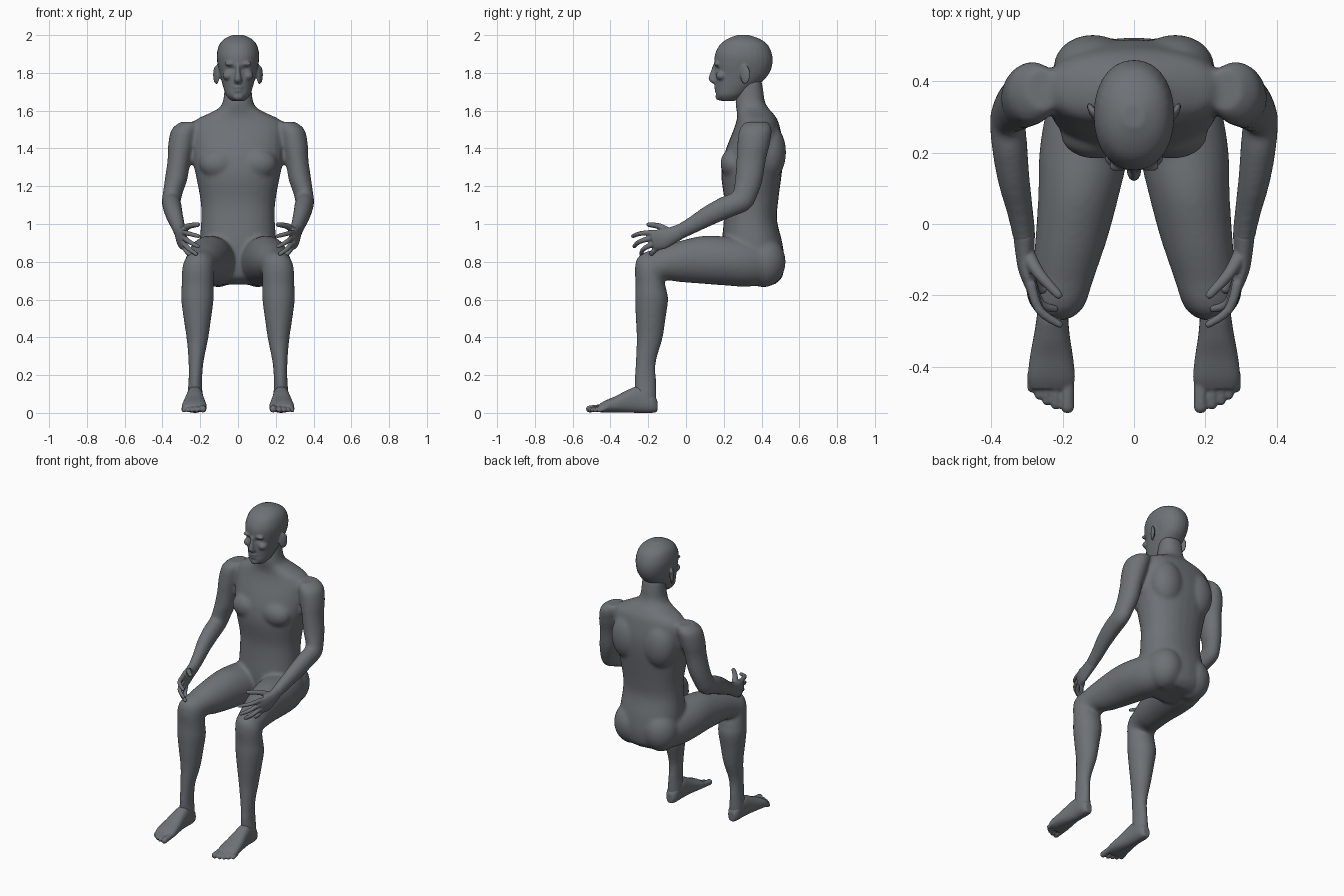
import bpy, bmesh, math
from mathutils import Vector, Matrix

skin = bpy.data.materials.new("slate grey")
skin.diffuse_color = (0.155, 0.168, 0.182, 1)


def smooth_rows(rows, steps=4):
    """Catmull-Rom interpolation of equally long number rows."""
    out = []
    for i in range(len(rows) - 1):
        a, b, c, d = (rows[max(i - 1, 0)], rows[i], rows[i + 1], rows[min(i + 2, len(rows) - 1)])
        for k in range(steps):
            t = k / steps
            out.append([0.5 * (2 * q + (r - p) * t + (2 * p - 5 * q + 4 * r - s) * t * t
                               + (3 * q - p - 3 * r + s) * t ** 3) for p, q, r, s in zip(a, b, c, d)])
    return out + [list(rows[-1])]


def skin_rings(bm, rings):
    """Closed surface through rings of points."""
    loops = [[bm.verts.new(p) for p in r] for r in rings]
    n = len(loops[0])
    for a, b in zip(loops, loops[1:]):
        for i in range(n):
            bm.faces.new((a[i], a[(i + 1) % n], b[(i + 1) % n], b[i]))
    bm.faces.new(loops[0][::-1])
    bm.faces.new(loops[-1])


def ellipse(c, u, v, power=2.0, n=28):
    pts = []
    for i in range(n):
        a = 2 * math.pi * i / n
        co, si = math.cos(a), math.sin(a)
        pts.append(Vector(c) + u * math.copysign(abs(co) ** (2 / power), co)
                   + v * math.copysign(abs(si) ** (2 / power), si))
    return pts


def loft(bm, rows, sides=(1,), power=2.0):
    """Rows are x, y, z, half width in x, half depth, tilt about x in degrees."""
    for s in sides:
        rings = []
        for x, y, z, ru, rv, tilt in smooth_rows(rows):
            t = math.radians(tilt)
            rings.append(ellipse((s * x, y, z), Vector((s * ru, 0, 0)),
                                 Vector((0, math.cos(t), math.sin(t))) * rv, power))
        skin_rings(bm, rings)


def tube(bm, pts, r0, r1):
    """Round finger or toe on both sides."""
    for s in (1, -1):
        path = [Vector((s * p[0], p[1], p[2])) for p in smooth_rows(pts)]
        n = len(path)
        radii = [r0 + (r1 - r0) * i / (n - 1) for i in range(n)]
        end = (path[-1] - path[-2]).normalized()
        path.append(path[-1] + end * r1 * 0.7)
        radii.append(r1 * 0.6)
        rings = []
        for i, p in enumerate(path):
            d = path[min(i + 1, n)] - path[max(i - 1, 0)]
            q = d.to_track_quat('Z', 'Y')
            rings.append(ellipse(p, q @ Vector((radii[i], 0, 0)), q @ Vector((0, radii[i], 0)), n=12))
        skin_rings(bm, rings)


def ball(bm, c, r, sides=(1, -1), turn=0):
    for s in sides:
        m = (Matrix.Translation((s * c[0], c[1], c[2])) @ Matrix.Rotation(s * turn, 4, 'Z')
             @ Matrix.Diagonal((*r, 1)))
        bmesh.ops.create_uvsphere(bm, u_segments=24, v_segments=14, radius=1, matrix=m)


def fuse(name, bm, voxel, rounds):
    """Melt overlapping pieces into one smooth skin."""
    bmesh.ops.recalc_face_normals(bm, faces=bm.faces)
    me = bpy.data.meshes.new(name)
    bm.to_mesh(me)
    bm.free()
    ob = bpy.data.objects.new(name, me)
    bpy.context.collection.objects.link(ob)
    rm = ob.modifiers.new("melt", 'REMESH')
    rm.mode = 'VOXEL'
    rm.voxel_size = voxel
    sm = ob.modifiers.new("relax", 'SMOOTH')
    sm.factor = 0.5
    sm.iterations = rounds
    deps = bpy.context.evaluated_depsgraph_get()
    final = bpy.data.meshes.new_from_object(ob.evaluated_get(deps))
    ob.modifiers.clear()
    ob.data = final
    final.materials.clear()
    final.materials.append(skin)
    for p in final.polygons:
        p.use_smooth = True
        p.material_index = 0
    return ob


BOTH = (1, -1)

# torso and neck: z, front y, back y, half width
body = bmesh.new()
torso = [(.68, .27, .47, .13), (.72, .21, .51, .175), (.80, .195, .522, .20), (.90, .19, .51, .203),
         (1.02, .20, .482, .195), (1.12, .203, .488, .198), (1.25, .187, .505, .222),
         (1.34, .195, .515, .24), (1.42, .22, .515, .247), (1.50, .252, .50, .25),
         (1.55, .268, .485, .225), (1.585, .27, .462, .155), (1.615, .265, .435, .10),
         (1.65, .262, .417, .08), (1.70, .27, .41, .073), (1.76, .28, .40, .07)]
loft(body, [(0, (a + b) / 2, z, w, (b - a) / 2, 0) for z, a, b, w in torso], power=2.25)
ball(body, (.105, .25, 1.32), (.10, .068, .08))        # chest
ball(body, (.115, .44, 1.38), (.11, .09, .15))         # shoulder blades
ball(body, (.105, .41, .80), (.112, .118, .135))       # buttocks

# arms
loft(body, [(.255, .375, 1.54, .05, .06, 0), (.282, .368, 1.50, .07, .086, 0), (.30, .357, 1.42, .07, .086, 0),
            (.312, .345, 1.34, .061, .078, 0), (.327, .333, 1.24, .06, .073, -5),
            (.344, .315, 1.17, .053, .066, -22), (.353, .29, 1.122, .05, .063, -45),
            (.348, .215, 1.09, .05, .06, -60), (.336, .12, 1.044, .045, .054, -64),
            (.318, .03, .992, .037, .045, -64), (.305, -.05, .95, .031, .039, -64)], BOTH)

# legs
loft(body, [(.11, .42, .79, .10, .11, 90), (.125, .32, .795, .12, .127, 90), (.14, .20, .805, .125, .13, 90),
            (.155, .08, .81, .113, .126, 90), (.175, -.04, .80, .101, .107, 92),
            (.195, -.13, .785, .09, .088, 110), (.211, -.187, .757, .085, .096, 137),
            (.214, -.186, .67, .085, .083, 170), (.215, -.182, .60, .086, .088, 180),
            (.215, -.187, .50, .073, .079, 180), (.215, -.193, .39, .057, .068, 180),
            (.222, -.213, .27, .04, .054, 180), (.226, -.215, .17, .036, .057, 180),
            (.228, -.212, .09, .041, .056, 180), (.228, -.208, .04, .04, .05, 180)], BOTH)
fuse("body", body, .01, 9)

# head: z, front y, back y, half width
head = bmesh.new()
skull = [(1.652, .185, .26, .036), (1.68, .16, .31, .062), (1.72, .158, .36, .077), (1.76, .155, .41, .088),
         (1.80, .154, .442, .098), (1.85, .15, .458, .109), (1.90, .154, .455, .112),
         (1.95, .18, .432, .099), (1.98, .22, .39, .072), (2.0, .27, .335, .03)]
loft(head, [(0, (a + b) / 2, z, w, (b - a) / 2, 0) for z, a, b, w in skull], power=2.15)
loft(head, [(0, .155, 1.845, .010, .012, 0), (0, .149, 1.81, .011, .018, 0), (0, .144, 1.775, .017, .024, 0),
            (0, .146, 1.757, .02, .022, 0), (0, .155, 1.742, .012, .01, 0)])          # nose
ball(head, (.035, .168, 1.848), (.038, .019, .013), turn=-.25)                        # brow
ball(head, (.052, .188, 1.785), (.03, .03, .025))                                     # cheekbones
ball(head, (0, .161, 1.725), (.027, .013, .009), (1,))                                # upper lip
ball(head, (0, .163, 1.706), (.023, .013, .008), (1,))                                # lower lip
ball(head, (0, .175, 1.674), (.03, .019, .02), (1,))                                  # chin
ball(head, (.115, .313, 1.79), (.011, .03, .051), turn=-.5)                           # ears
skull_obj = fuse("head", head, .006, 4)
for v in skull_obj.data.vertices:                                                     # eye sockets
    d = (Vector((abs(v.co.x), v.co.y, v.co.z)) - Vector((.037, .155, 1.822)))
    v.co.y += .011 * math.exp(-(d.x / .02) ** 2 - (d.y / .04) ** 2 - (d.z / .013) ** 2)

# hands
hands = bmesh.new()
loft(hands, [(.308, -.02, .965, .031, .039, -64), (.305, -.08, .937, .027, .046, -68),
             (.30, -.13, .92, .023, .055, -74), (.287, -.18, .912, .016, .05, -76)], BOTH)
for pts in ([(.29, -.165, .955), (.265, -.24, .95), (.207, -.282, .935)],
            [(.287, -.165, .93), (.26, -.245, .907), (.21, -.275, .88)],
            [(.287, -.16, .90), (.262, -.222, .87), (.22, -.238, .84)],
            [(.287, -.14, .882), (.266, -.18, .848), (.235, -.182, .828)]):
    tube(hands, pts, .0155, .0105)
tube(hands, [(.298, -.085, .955), (.265, -.14, .987), (.21, -.20, .997)], .022, .012)
fuse("hands", hands, .005, 3)

# feet
feet = bmesh.new()
loft(feet, [(.228, -.152, .036, .022, .03, 90), (.228, -.18, .053, .038, .053, 90), (.228, -.25, .07, .043, .07, 90),
            (.23, -.31, .061, .05, .06, 90), (.231, -.37, .046, .06, .044, 90),
            (.231, -.43, .033, .066, .031, 90), (.231, -.462, .024, .058, .02, 90)], BOTH, 2.4)
for x, tip, r in ((.186, -.515, .019), (.219, -.508, .014), (.244, -.497, .013), (.266, -.482, .0125), (.287, -.462, .012)):
    tube(feet, [(x, -.42, .03), (x, tip + .035, .024), (x, tip, r + .001)], r, r)
fuse("feet", feet, .005, 3)
